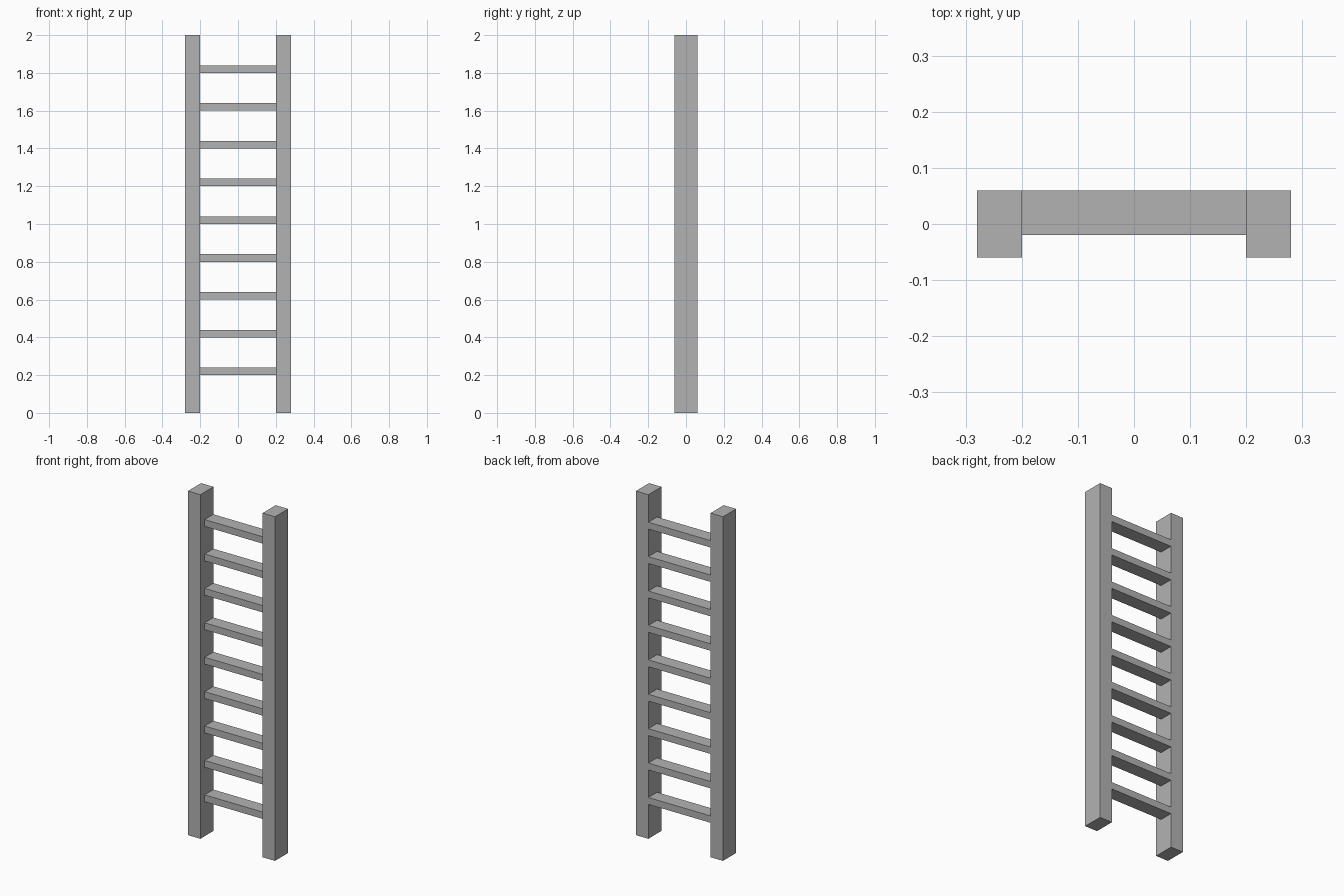
import bpy

cube = bpy.data.objects.get("Cube")
if cube:
    bpy.data.objects.remove(cube, do_unlink=True)

# Single plain grey
GREY = (0.45, 0.45, 0.45, 1)
grey = bpy.data.materials.new("plain grey")
grey.use_nodes = True
grey.diffuse_color = GREY
grey.node_tree.nodes["Principled BSDF"].inputs["Base Color"].default_value = GREY


def add_box(name, centre, size):
    bpy.ops.mesh.primitive_cube_add(size=1, location=centre)
    box = bpy.context.object
    box.name = name
    box.scale = size
    bpy.ops.object.transform_apply(location=False, rotation=False, scale=True)
    box.data.materials.append(grey)
    return box


# Upright side rails
HEIGHT, RAIL_WIDTH, RAIL_DEPTH, GAP = 2, 0.08, 0.12, 0.4
for side, sign in (("left", 1), ("right", -1)):
    add_box(side + "_rail", (sign * (GAP + RAIL_WIDTH) / 2, 0, HEIGHT / 2),
            (RAIL_WIDTH, RAIL_DEPTH, HEIGHT))

# Rungs, flush with the back of the rails
RUNG_DEPTH, RUNG_THICKNESS, SPACING = 0.08, 0.04, 0.2
for i in range(1, 10):
    add_box(f"rung_{i}",
            (0, (RAIL_DEPTH - RUNG_DEPTH) / 2, i * SPACING + RUNG_THICKNESS / 2),
            (GAP, RUNG_DEPTH, RUNG_THICKNESS))
